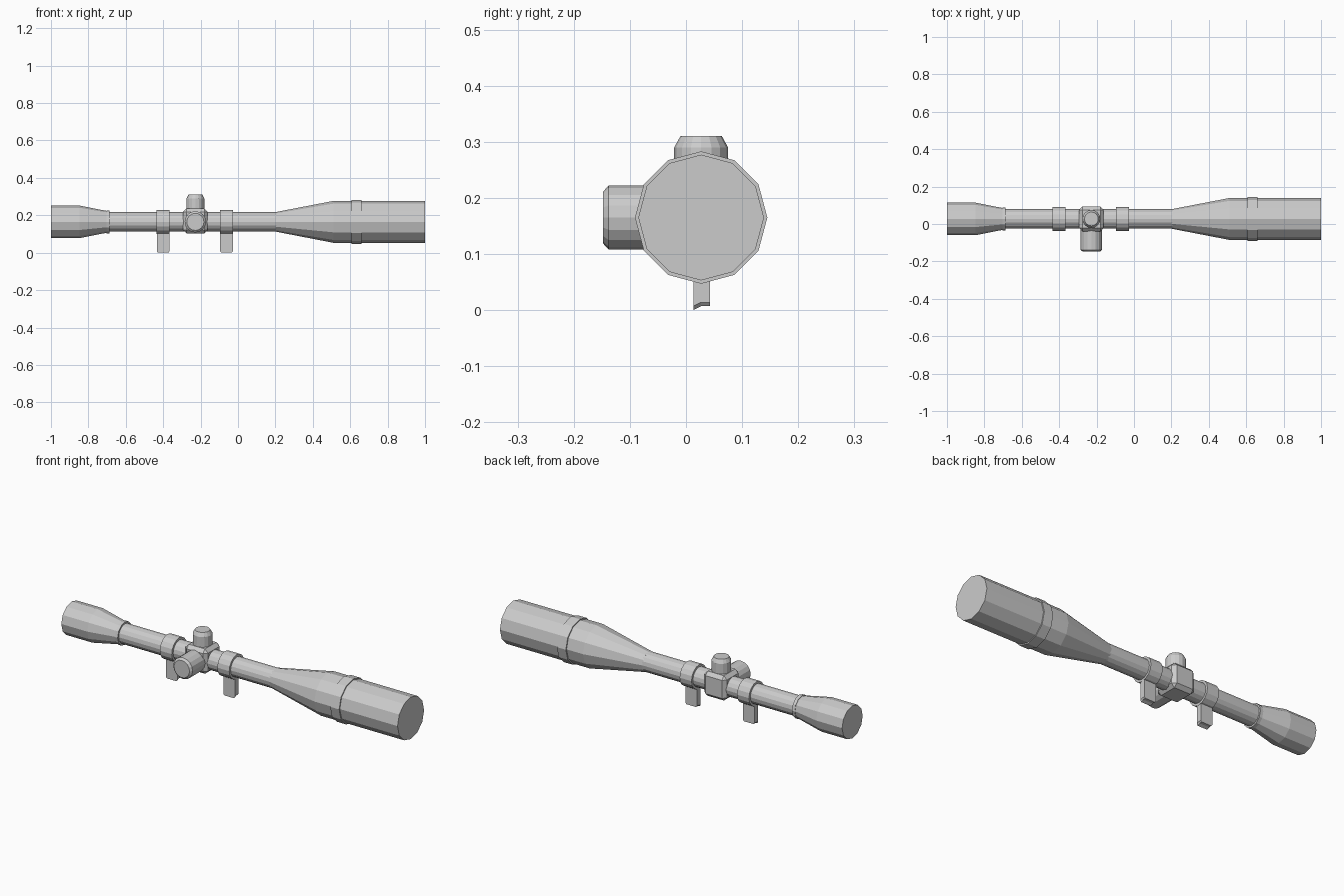
import bpy, bmesh, math
from mathutils import Vector, Matrix

if "Cube" in bpy.data.objects:
    bpy.data.objects.remove(bpy.data.objects["Cube"], do_unlink=True)

AXIS_Y, AXIS_Z = 0.027, 0.165
TURRET_X = -0.228

grey = bpy.data.materials.new("scope grey")
grey.use_nodes = True
grey.diffuse_color = (0.6, 0.6, 0.6, 1)
grey.node_tree.nodes["Principled BSDF"].inputs["Base Color"].default_value = (0.6, 0.6, 0.6, 1)


def finish(name, bm):
    bmesh.ops.recalc_face_normals(bm, faces=bm.faces)
    mesh = bpy.data.meshes.new(name)
    bm.to_mesh(mesh)
    bm.free()
    mesh.materials.append(grey)
    obj = bpy.data.objects.new(name, mesh)
    bpy.context.collection.objects.link(obj)
    return obj


def lathe(name, profile, sides, axis, origin):
    """Turn (distance, radius) pairs round an axis and cap both ends."""
    axis = Vector(axis)
    u = Vector((0, 0, 1)) if abs(axis.z) < 0.5 else Vector((1, 0, 0))
    v = axis.cross(u)
    bm = bmesh.new()
    rings = []
    for d, r in profile:
        ring = []
        for i in range(sides):
            a = math.tau * i / sides
            p = Vector(origin) + axis * d + (u * math.cos(a) + v * math.sin(a)) * r
            ring.append(bm.verts.new(p))
        rings.append(ring)
    for a, b in zip(rings, rings[1:]):
        for i in range(sides):
            j = (i + 1) % sides
            bm.faces.new((a[i], a[j], b[j], b[i]))
    bm.faces.new(rings[0])
    bm.faces.new(rings[-1])
    return finish(name, bm)


def body(name, profile, sides=12):
    return lathe(name, profile, sides, (1, 0, 0), (0, AXIS_Y, AXIS_Z))


# Main tube, eyepiece and objective bell along x
body("main_tube", [(-0.72, 0.052), (0.22, 0.052)], 16)
body("eyepiece", [(-1, 0.087), (-0.847, 0.087), (-0.70, 0.058)])
body("eyepiece_collar", [(-0.703, 0.061), (-0.686, 0.061)])
body("objective_bell", [(0.2, 0.052), (0.51, 0.112), (1, 0.112)])
body("objective_ring", [(0.607, 0.118), (0.66, 0.118)])

# Turret block with chamfered edges
bm = bmesh.new()
bmesh.ops.create_cube(bm, size=0.132, matrix=Matrix.Translation((TURRET_X, AXIS_Y, 0.17)))
bmesh.ops.bevel(bm, geom=bm.edges[:], offset=0.018, segments=1, affect='EDGES')
finish("turret_block", bm)

# Adjustment turrets: one on top, one on the front side
lathe("top_turret", [(0, 0.048), (0.125, 0.048), (0.145, 0.037)], 16,
      (0, 0, 1), (TURRET_X, AXIS_Y, AXIS_Z))
lathe("side_turret", [(0, 0.057), (0.165, 0.057), (0.175, 0.046)], 16,
      (0, -1, 0), (TURRET_X, AXIS_Y, AXIS_Z))

# Mount rings, each with a leg whose foot is chamfered and sloped
for name, x in (("rear", -0.4), ("front", -0.061)):
    body(name + "_mount_ring", [(x - 0.035, 0.064), (x + 0.035, 0.064)], 16)
    bm = bmesh.new()
    foot = [(0.013, 0), (0.027, 0.007), (0.043, 0.007)]
    layers = []
    for half, lift in ((0.028, 0), (0.034, 0.007), (0.034, None)):
        layers.append([[bm.verts.new((x + s * half, y, 0.12 if lift is None else z + lift))
                        for y, z in foot] for s in (-1, 1)])
    for low, high in zip(layers, layers[1:]):
        loop_a = low[0] + low[1][::-1]
        loop_b = high[0] + high[1][::-1]
        for i in range(6):
            j = (i + 1) % 6
            bm.faces.new((loop_a[i], loop_a[j], loop_b[j], loop_b[i]))
    for left, right in (layers[0], layers[-1]):
        for i in range(2):
            bm.faces.new((left[i], left[i + 1], right[i + 1], right[i]))
    finish(name + "_mount_leg", bm)
